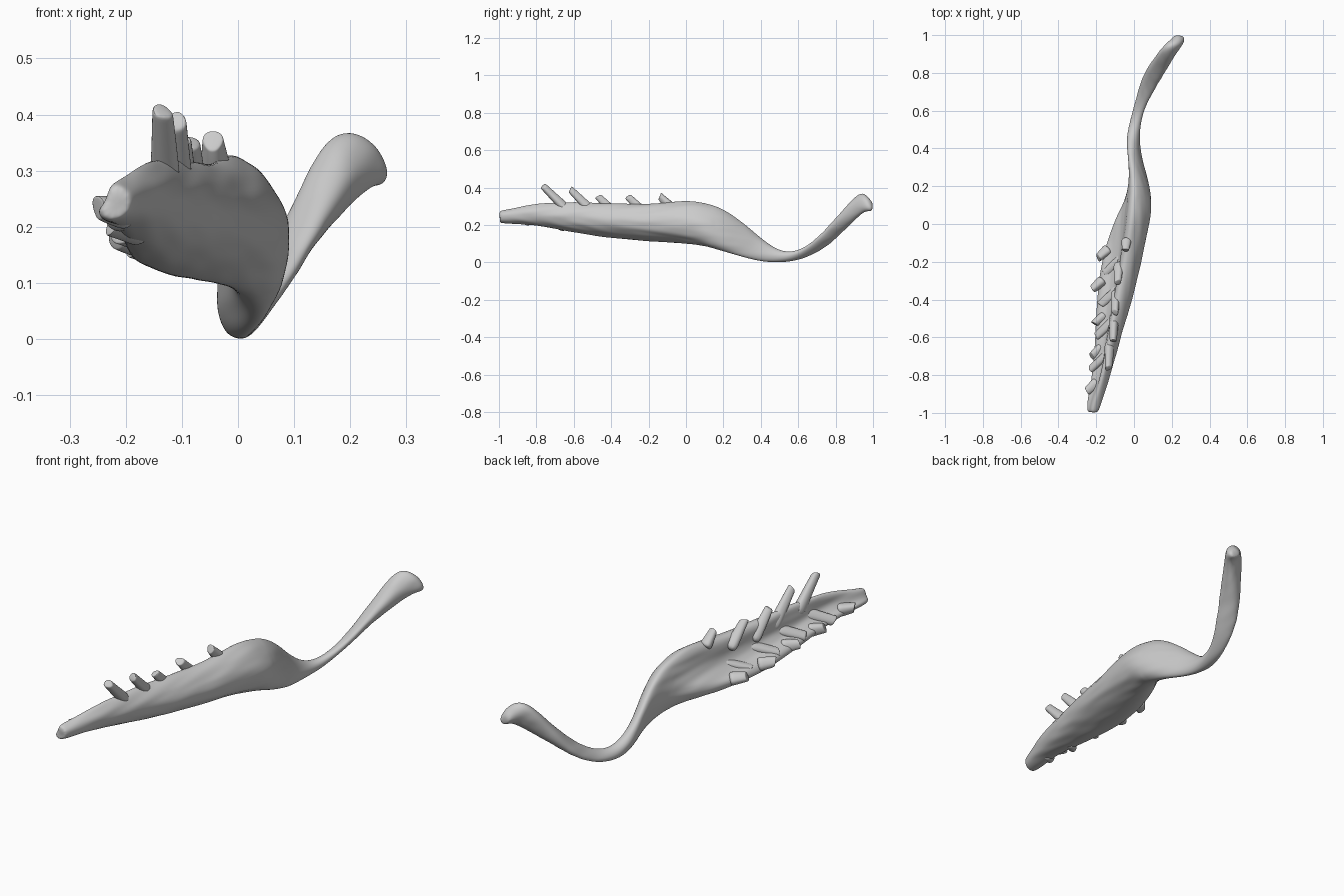
import bpy, bmesh, math
from mathutils import Vector, noise

if "Cube" in bpy.data.objects:
    bpy.data.objects.remove(bpy.data.objects["Cube"])

# Stations along the bone: y, x min, x max, z min, z max
STATIONS = [
    (-0.998, -0.24, -0.195, 0.215, 0.27),
    (-0.985, -0.255, -0.185, 0.21, 0.278),
    (-0.90, -0.245, -0.155, 0.207, 0.295),
    (-0.80, -0.22, -0.125, 0.20, 0.315),
    (-0.60, -0.207, -0.07, 0.16, 0.322),
    (-0.40, -0.197, -0.01, 0.13, 0.315),
    (-0.20, -0.177, 0.04, 0.113, 0.307),
    (0.00, -0.125, 0.082, 0.103, 0.332),
    (0.10, -0.08, 0.098, 0.09, 0.32),
    (0.20, -0.04, 0.085, 0.06, 0.29),
    (0.30, -0.025, 0.055, 0.03, 0.215),
    (0.40, -0.04, 0.03, 0.005, 0.13),
    (0.50, -0.035, 0.03, -0.003, 0.055),
    (0.60, -0.005, 0.05, 0.01, 0.055),
    (0.70, 0.02, 0.10, 0.05, 0.125),
    (0.80, 0.05, 0.162, 0.12, 0.235),
    (0.92, 0.135, 0.235, 0.245, 0.376),
    (0.96, 0.175, 0.265, 0.275, 0.365),
    (0.985, 0.205, 0.267, 0.272, 0.335),
    (0.998, 0.215, 0.255, 0.28, 0.315),
]
# Trough amount (0 = oval, 1 = C section) and slant of the oval, keyed along y
TROUGH = [(-1, .4), (-.8, 1), (-.1, 1), (.1, .5), (.3, 0)]
SLANT = [(-.1, 0), (.1, -35), (.4, -30), (.6, 25), (.7, 50), (.82, 50), (.96, -20)]
# Open C section in unit box, clockwise from the upper rim
C_SHAPE = [(.58, 1.02), (.78, .92), (.96, .7), (1, .45), (.87, .2), (.55, .03),
           (.25, 0), (0, .1), (.04, .3), (.32, .34), (.5, .55), (.45, .88)]
N = len(C_SHAPE)


def keyed(keys, y):
    if y <= keys[0][0]:
        return keys[0][1]
    for (a, p), (b, q) in zip(keys, keys[1:]):
        if y <= b:
            return p + (q - p) * (y - a) / (b - a)
    return keys[-1][1]


def section(y, x0, x1, z0, z1):
    w, s = keyed(TROUGH, y), math.radians(keyed(SLANT, y)) / 2
    pts = []
    for i, (u, v) in enumerate(C_SHAPE):
        a = 2 * math.pi * i / N
        u = w * u + (1 - w) * (.5 + .5 * math.sin(a + s))
        v = w * v + (1 - w) * (.5 + .5 * math.cos(a - s))
        u, v = .5 + (u - .5) * 1.045, .5 + (v - .5) * 1.045
        pts.append(Vector((x0 + u * (x1 - x0), y, z0 + v * (z1 - z0))))
    return pts


def loft(name, rings, levels):
    bm = bmesh.new()
    vr = [[bm.verts.new(p) for p in r] for r in rings]
    n = len(vr[0])
    for a, b in zip(vr, vr[1:]):
        for i in range(n):
            bm.faces.new((a[i], a[(i + 1) % n], b[(i + 1) % n], b[i]))
    bm.faces.new(vr[0])
    bm.faces.new(vr[-1])
    bmesh.ops.recalc_face_normals(bm, faces=bm.faces)
    me = bpy.data.meshes.new(name)
    bm.to_mesh(me)
    bm.free()
    ob = bpy.data.objects.new(name, me)
    bpy.context.collection.objects.link(ob)
    bpy.context.view_layer.objects.active = ob
    ob.select_set(True)
    mod = ob.modifiers.new("smooth", 'SUBSURF')
    mod.levels = mod.render_levels = levels
    bpy.ops.object.modifier_apply(modifier="smooth")
    bpy.ops.object.shade_smooth_by_angle(angle=math.radians(40))
    ob.select_set(False)
    return ob


def tooth(name, base, tip, r0, r1, seed):
    # Tapered stump with an uneven broken end
    base, tip = Vector(base), Vector(tip)
    d = (tip - base).normalized()
    side = d.cross(Vector((0, 0, 1))).normalized()
    up = side.cross(d)
    rings = []
    for t in (0, .35, .7, .96, 1):
        c, r = base.lerp(tip, t), r0 + (r1 - r0) * t
        ring = []
        for k in range(10):
            a = 2 * math.pi * k / 10
            rr = r * (1 + .1 * math.sin(3 * a + seed))
            jag = .008 * math.sin(a + seed * 2) if t > .9 else 0
            ring.append(c + side * rr * math.cos(a) + up * rr * math.sin(a) + d * jag)
        rings.append(ring)
    loft(name, rings, 2)


# Main bone: trough-shaped body, twisted neck and slanted rear arm with a knob
bone = loft("jaw_bone", [section(*s) for s in STATIONS], 3)
for v in bone.data.vertices:
    p = v.co
    amp = .003 if p.y < .15 else .0015
    # Lengthwise grooves
    f = noise.noise(Vector((p.x * 28, p.y * 4, p.z * 28)))
    v.co = p + v.normal * amp * f
    v.co.z = max(v.co.z, 0)

# Teeth on the upper rim, leaning forward out of the trough: tip and length factor
UPPER = [(-.045, -.14, .355, .45), (-.085, -.31, .352, .8), (-.10, -.47, .352, .9),
         (-.11, -.62, .39, 1.1), (-.135, -.765, .408, 1.1)]
for i, (x, y, z, k) in enumerate(UPPER):
    tooth(f"upper_tooth_{i + 1}", (x + .005, y + .13 * k, z - .13 * k), (x, y, z),
          .03, .019, i)

# Broken teeth along the lower inner rim
LOWER = [(-.19, -.18, .165), (-.22, -.345, .18), (-.21, -.53, .19),
         (-.225, -.70, .205), (-.25, -.885, .235)]
for i, (x, y, z) in enumerate(LOWER):
    tooth(f"lower_tooth_{i + 1}", (x + .06, y + .05, z - .01), (x, y, z),
          .034, .022, i + 2)

# Low bony ridges between the sockets on the trough floor
for i in range(4):
    y = -.24 - .17 * i
    x = -.09 - .025 * i
    tooth(f"socket_ridge_{i + 1}", (x + .05, y + .08, .20 + .02 * i),
          (x - .06, y - .02, .16 + .016 * i), .03, .024, i)
